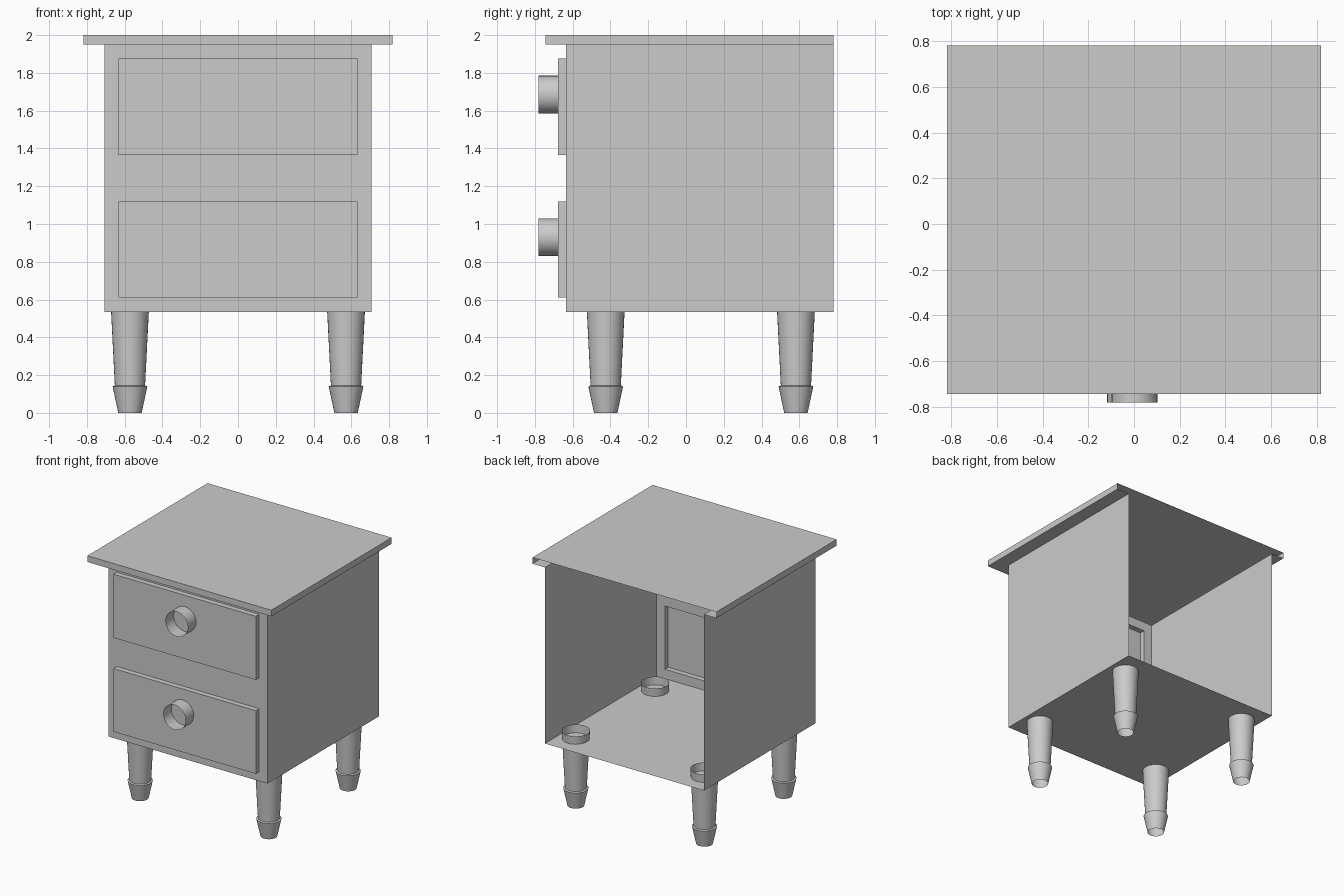
import bpy, bmesh, math

if "Cube" in bpy.data.objects:
    bpy.data.objects.remove(bpy.data.objects["Cube"])

def finish(bm, name, smooth=False):
    mesh = bpy.data.meshes.new(name)
    bm.to_mesh(mesh)
    bm.free()
    ob = bpy.data.objects.new(name, mesh)
    bpy.context.collection.objects.link(ob)
    if smooth:
        bpy.ops.object.select_all(action='DESELECT')
        bpy.context.view_layer.objects.active = ob
        ob.select_set(True)
        bpy.ops.object.shade_smooth_by_angle(angle=math.radians(30))
    return ob

def quad(bm, *pts):
    bm.faces.new([bm.verts.new(p) for p in pts])

def weld(bm):
    bmesh.ops.remove_doubles(bm, verts=bm.verts[:], dist=1e-5)

def tube(name, rings, loc, axis='Z', sides=32):
    """Open-ended lathe from (radius, height) rings."""
    bm = bmesh.new()
    loops = []
    for r, h in rings:
        loop = []
        for i in range(sides):
            a = 2 * math.pi * i / sides
            c, s = r * math.cos(a), r * math.sin(a)
            loop.append(bm.verts.new((c, s, h) if axis == 'Z' else (c, -h, s)))
        loops.append(loop)
    for lo, hi in zip(loops, loops[1:]):
        for i in range(sides):
            j = (i + 1) % sides
            bm.faces.new((lo[i], lo[j], hi[j], hi[i]))
    ob = finish(bm, name, True)
    ob.location = loc
    return ob

W, YF, YB, Z0, Z1 = 0.707, -0.635, 0.782, 0.535, 1.95
DX, DY = 0.633, -0.678
drawers = [(0.61, 1.118), (1.365, 1.876)]

# Cabinet: thin sides and floor, open at the back
bm = bmesh.new()
quad(bm, (-W, YF, Z0), (-W, YF, Z1), (-W, YB, Z1), (-W, YB, Z0))
quad(bm, (W, YF, Z0), (W, YB, Z0), (W, YB, Z1), (W, YF, Z1))
quad(bm, (-W, YF, Z0), (-W, YB, Z0), (W, YB, Z0), (W, YF, Z0))
# Front frame, with the drawer cells pushed outward
xs = [-W, -DX, DX, W]
zs = [Z0, *drawers[0], *drawers[1], Z1]
for i in range(3):
    for k in range(5):
        x0, x1, a, b = xs[i], xs[i + 1], zs[k], zs[k + 1]
        cell = [(x0, a), (x1, a), (x1, b), (x0, b)]
        if i == 1 and k in (1, 3):
            quad(bm, *[(x, DY, z) for x, z in cell])
            for (xa, za), (xb, zb) in zip(cell, cell[1:] + cell[:1]):
                quad(bm, (xa, YF, za), (xb, YF, zb), (xb, DY, zb), (xa, DY, za))
        else:
            quad(bm, *[(x, YF, z) for x, z in cell])
weld(bm)
bmesh.ops.dissolve_limit(bm, angle_limit=0.01, verts=bm.verts[:], edges=bm.edges[:])
finish(bm, "cabinet_body")

# Table top: overhanging lip, hollow and open at the back
bm = bmesh.new()
T, TF, ZT = 0.818, -0.745, 2.0
inner = [(-W, YB), (-W, YF), (W, YF), (W, YB)]
outer = [(-T, YB), (-T, TF), (T, TF), (T, YB)]
for i in range(3):
    (a, b), (c, d) = inner[i], inner[i + 1]
    (e, f), (g, h) = outer[i], outer[i + 1]
    quad(bm, (a, b, Z1), (e, f, Z1), (g, h, Z1), (c, d, Z1))
    quad(bm, (e, f, Z1), (e, f, ZT), (g, h, ZT), (g, h, Z1))
quad(bm, *[(x, y, ZT) for x, y in outer])
weld(bm)
bmesh.ops.recalc_face_normals(bm, faces=bm.faces[:])
finish(bm, "table_top")

# Drawer knobs
for name, x, z in (("upper_knob", 0.002, 1.685), ("lower_knob", -0.018, 0.93)):
    tube(name, [(0.1, 0.66), (0.1, 0.782)], (x, 0, z), 'Y')

# Turned legs, open at both ends, poking through the floor
profile = [(0.062, 0), (0.092, 0.14), (0.080, 0.145), (0.093, 0.4), (0.103, 0.6)]
for yname, y in (("front", -0.425), ("back", 0.582)):
    for xname, x in (("left", -0.572), ("right", 0.572)):
        tube(f"{yname}_{xname}_leg", profile, (x, y, 0))
